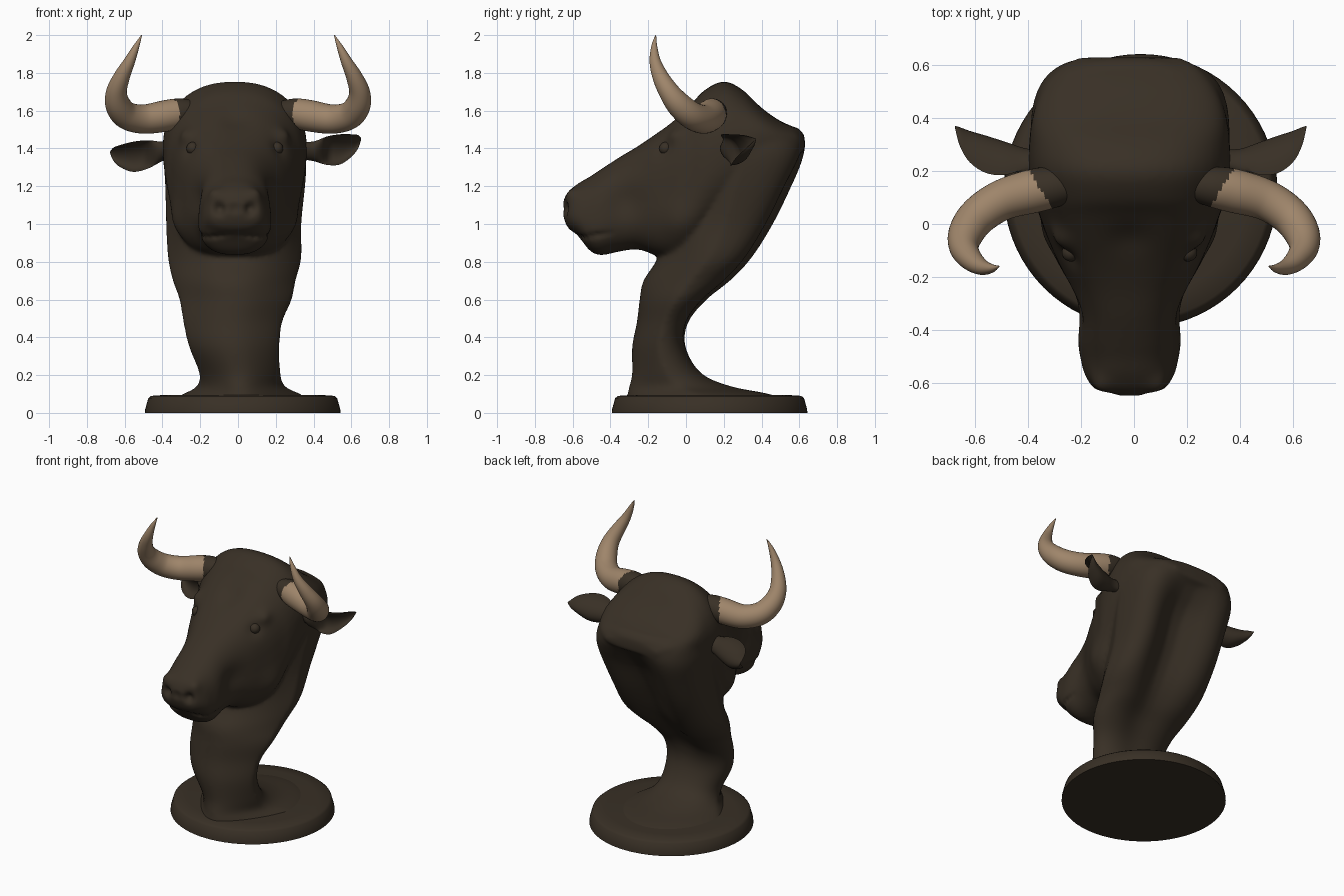
import bpy, bmesh, math
from mathutils import Vector


def material(name, rgb):
    m = bpy.data.materials.new(name)
    m.diffuse_color = (*rgb, 1)
    return m


HIDE = material("dark brown hide", (0.040, 0.0292, 0.0188))
HORN = material("tan horn", (0.345, 0.235, 0.145))


def spline(rows, steps):
    """Smoothly resample rows of numbers (Catmull-Rom)."""
    out = []
    for i in range(len(rows) - 1):
        p0, p1, p2, p3 = (rows[max(i - 1, 0)], rows[i], rows[i + 1],
                          rows[min(i + 2, len(rows) - 1)])
        for s in range(steps):
            t = s / steps
            out.append([0.5 * (2 * b + (c - a) * t + (2 * a - 5 * b + 4 * c - d) * t * t
                               + (3 * b - a - 3 * c + d) * t ** 3)
                        for a, b, c, d in zip(p0, p1, p2, p3)])
    return out + [list(rows[-1])]


def loft(bm, rings):
    """Skin a list of point rings and close both ends."""
    vs = [[bm.verts.new(p) for p in r] for r in rings]
    n = len(rings[0])
    for a, b in zip(vs, vs[1:]):
        for i in range(n):
            j = (i + 1) % n
            bm.faces.new((a[i], a[j], b[j], b[i]))
    bm.faces.new(vs[0][::-1])
    bm.faces.new(vs[-1])


def finish(bm, name, mat, angle=60):
    bmesh.ops.recalc_face_normals(bm, faces=bm.faces)
    me = bpy.data.meshes.new(name)
    bm.to_mesh(me)
    bm.free()
    ob = bpy.data.objects.new(name, me)
    bpy.context.collection.objects.link(ob)
    me.materials.append(mat)
    shade(ob, angle)
    return ob


def shade(ob, angle):
    bpy.ops.object.select_all(action='DESELECT')
    bpy.context.view_layer.objects.active = ob
    ob.select_set(True)
    bpy.ops.object.shade_smooth_by_angle(angle=math.radians(angle))


def oval(n, count=48):
    """Unit superellipse."""
    for i in range(count):
        a = 2 * math.pi * i / count
        c, s = math.cos(a), math.sin(a)
        yield (math.copysign(abs(c) ** (2 / n), c), math.copysign(abs(s) ** (2 / n), s))


# Round plinth
bm = bmesh.new()
loft(bm, [[(0.025 + r * math.cos(k * math.pi / 36), 0.125 + r * math.sin(k * math.pi / 36), z)
           for k in range(72)]
          for r, z in ((0.518, 0), (0.516, 0.02), (0.50, 0.078), (0.485, 0.09), (0.4, 0.096))])
finish(bm, "plinth", HIDE, 40)

# Neck sections: z, front y, back y, left x, right x, squareness, hollow at the nape
neck = [(0.05, -0.32, 0.58, -0.38, 0.41, 2, 0), (0.10, -0.31, 0.44, -0.29, 0.33, 2, 0),
        (0.14, -0.30, 0.24, -0.22, 0.25, 2, 0), (0.21, -0.285, 0.08, -0.205, 0.225, 2.1, 0),
        (0.35, -0.285, 0.005, -0.26, 0.22, 2.2, 0.01), (0.48, -0.26, 0.03, -0.29, 0.235, 2.2, 0.03),
        (0.60, -0.245, 0.14, -0.31, 0.285, 2.3, 0.07), (0.70, -0.225, 0.275, -0.345, 0.305, 2.4, 0.11),
        (0.82, -0.15, 0.39, -0.37, 0.335, 2.6, 0.14), (1.00, -0.10, 0.505, -0.38, 0.335, 2.8, 0.16),
        (1.20, -0.08, 0.60, -0.385, 0.355, 3.0, 0.15), (1.32, -0.05, 0.64, -0.392, 0.362, 3.1, 0.09),
        (1.40, 0.0, 0.645, -0.385, 0.355, 3, 0.03), (1.47, 0.06, 0.625, -0.37, 0.33, 2.8, 0),
        (1.51, 0.12, 0.59, -0.33, 0.29, 2.6, 0)]
rings = []
for z, f, b, l, r, n, hollow in spline(neck, 4):
    ring = []
    for u, v in oval(n, 64):
        dip = hollow * math.exp(-((u - 0.12) / 0.48) ** 2) if v > 0 else 0
        throat = 1 - 0.38 * max(-v, 0)          # narrower toward the throat
        ring.append(((l + r) / 2 + u * throat * (r - l) / 2,
                     (f + b) / 2 + v * (b - f) / 2 - dip, z))
    rings.append(ring)
bm = bmesh.new()
loft(bm, rings)

# Head sections: y, top z, bottom z, half width, squareness, widening downward
head = [(-0.65, 1.12, 1.04, 0.07, 2.2, 0), (-0.625, 1.17, 0.98, 0.13, 2.5, 0.1),
        (-0.57, 1.215, 0.935, 0.165, 2.6, 0.15), (-0.51, 1.25, 0.86, 0.182, 2.5, 0.12),
        (-0.45, 1.29, 0.835, 0.192, 2.5, 0.1), (-0.35, 1.355, 0.855, 0.195, 2.5, 0.06),
        (-0.25, 1.415, 0.865, 0.222, 2.6, 0.03), (-0.15, 1.485, 0.83, 0.268, 2.8, 0.01),
        (-0.05, 1.57, 0.81, 0.312, 2.8, 0.0), (0.03, 1.64, 0.84, 0.34, 2.7, 0),
        (0.10, 1.71, 0.90, 0.365, 2.4, 0), (0.20, 1.755, 1.00, 0.38, 2.3, 0),
        (0.30, 1.71, 1.10, 0.38, 2.4, 0), (0.40, 1.615, 1.28, 0.368, 2.6, 0),
        (0.50, 1.545, 1.32, 0.335, 2.7, 0), (0.585, 1.505, 1.36, 0.27, 2.6, 0),
        (0.63, 1.45, 1.39, 0.19, 2.4, 0)]
loft(bm, [[(-0.017 + u * w * (1 - k * v), y, (t + b) / 2 + v * (t - b) / 2) for u, v in oval(n)]
          for y, t, b, w, n, k in spline(head, 4)])
body = finish(bm, "head_and_neck", HIDE)

# Fuse head and neck into one skin
m = body.modifiers.new("fuse", 'REMESH')
m.mode, m.voxel_size = 'VOXEL', 0.013
m = body.modifiers.new("soften", 'SMOOTH')
m.factor, m.iterations = 0.5, 8
bpy.context.view_layer.update()
fused = bpy.data.meshes.new_from_object(body.evaluated_get(bpy.context.evaluated_depsgraph_get()))
body.modifiers.clear()
body.data = fused

# Sculpt strokes, mirrored: centre, radius, push
strokes = [((0.08, -0.63, 1.08), 0.035, (-0.01, 0.045, 0)),     # nostrils
           ((0.10, -0.60, 1.15), 0.05, (0.012, -0.012, 0.012)),  # nostril rims
           ((0.25, -0.14, 1.41), 0.06, (-0.015, 0.01, 0)),     # eye sockets
           ((0.27, -0.07, 1.48), 0.06, (0.025, -0.015, 0.008)),  # brows
           ((0.20, -0.31, 1.12), 0.11, (-0.02, 0, 0)),           # cheek hollows
           ((0.30, -0.02, 1.00), 0.13, (0.02, -0.01, 0)),        # jaw muscles
           ((0.0, -0.65, 1.08), 0.03, (0, 0.008, 0)),            # nose cleft
           ((0.0, -0.05, 1.55), 0.10, (0, 0.008, -0.012))]       # forehead dip
for k in range(9):                                               # mouth line
    a = k / 8
    strokes.append(((0.20 * math.sin(a * 1.57), -0.60 + 0.20 * a ** 1.5, 0.925 + 0.02 * a),
                    0.022, (-0.016 * a, 0.018 * (1 - a), 0.004)))
for v in fused.vertices:
    p = v.co.copy()
    for c, r, push in strokes:
        for side in ((1, -1) if c[0] else (1,)):
            d = (p - Vector((c[0] * side - 0.017, c[1], c[2]))).length / r
            if d < 2:
                v.co += Vector((push[0] * side, push[1], push[2])) * math.exp(-d * d * 1.5)
shade(body, 70)

# Horn path: x, y, z, radius
horn = [(0.22, 0.15, 1.59, 0.06), (0.30, 0.14, 1.588, 0.077), (0.38, 0.125, 1.573, 0.083),
        (0.50, 0.09, 1.555, 0.077), (0.59, 0.03, 1.575, 0.073), (0.635, -0.035, 1.63, 0.067),
        (0.643, -0.09, 1.70, 0.055), (0.615, -0.135, 1.78, 0.043), (0.575, -0.163, 1.86, 0.030),
        (0.538, -0.168, 1.94, 0.016), (0.51, -0.16, 2.0, 0.002)]
# Ear path: x, y, z, half height, cup depth
ear = [(0.32, 0.25, 1.39, 0.045, 0.03), (0.40, 0.232, 1.385, 0.052, 0.05),
       (0.47, 0.21, 1.388, 0.075, 0.095), (0.54, 0.215, 1.395, 0.080, 0.115),
       (0.60, 0.25, 1.415, 0.060, 0.10), (0.635, 0.305, 1.435, 0.036, 0.06),
       (0.652, 0.365, 1.45, 0.004, 0.006)]

for side, label in ((1, "right"), (-1, "left")):
    path = spline(horn, 8)
    rings = []
    for i, (x, y, z, r) in enumerate(path):
        t = (Vector(path[min(i + 1, len(path) - 1)][:3]) - Vector(path[max(i - 1, 0)][:3])).normalized()
        a = t.cross(Vector((0.3, 0.9, 0.3))).normalized()
        b = t.cross(a)
        c = Vector((x, y, z))
        ring = [c + r * (a * u + b * v) for u, v in oval(2, 32)]
        rings.append([(p.x * side, p.y, p.z) for p in ring])
    bm = bmesh.new()
    loft(bm, rings)
    ob = finish(bm, label + "_horn", HORN)
    # Hide covers the root along a slanting line
    ob.data.materials.append(HIDE)
    for f in ob.data.polygons:
        edge = 0.285 + 0.62 * (f.center.y - 0.06) + (0.025 if side < 0 else 0)
        f.material_index = int(abs(f.center.x) < edge)

    # Bowl-shaped ear, opening forward; the left one droops a little
    rings = []
    for x, y, z, h, cup in spline(ear, 4):
        out = max(x - 0.40, 0)
        drop, ex = (0, x) if side > 0 else (0.28 * out, x + 0.1 * out)
        hole = max(0, min(1, (x - 0.40) / 0.08))
        rings.append([(ex * side,
                       y + cup * (u if u > 0 else u * (1 - hole) - 0.7 * u * hole) - 0.3 * h * v,
                       z + h * v - drop) for u, v in oval(2, 32)])
    bm = bmesh.new()
    loft(bm, rings)
    finish(bm, label + "_ear", HIDE)

    # Eye, mostly sunk in its socket
    bm = bmesh.new()
    bmesh.ops.create_uvsphere(bm, u_segments=20, v_segments=12, radius=0.034)
    bmesh.ops.translate(bm, verts=bm.verts, vec=(0.222 * side - 0.017, -0.108, 1.40))
    finish(bm, label + "_eye", HIDE)
